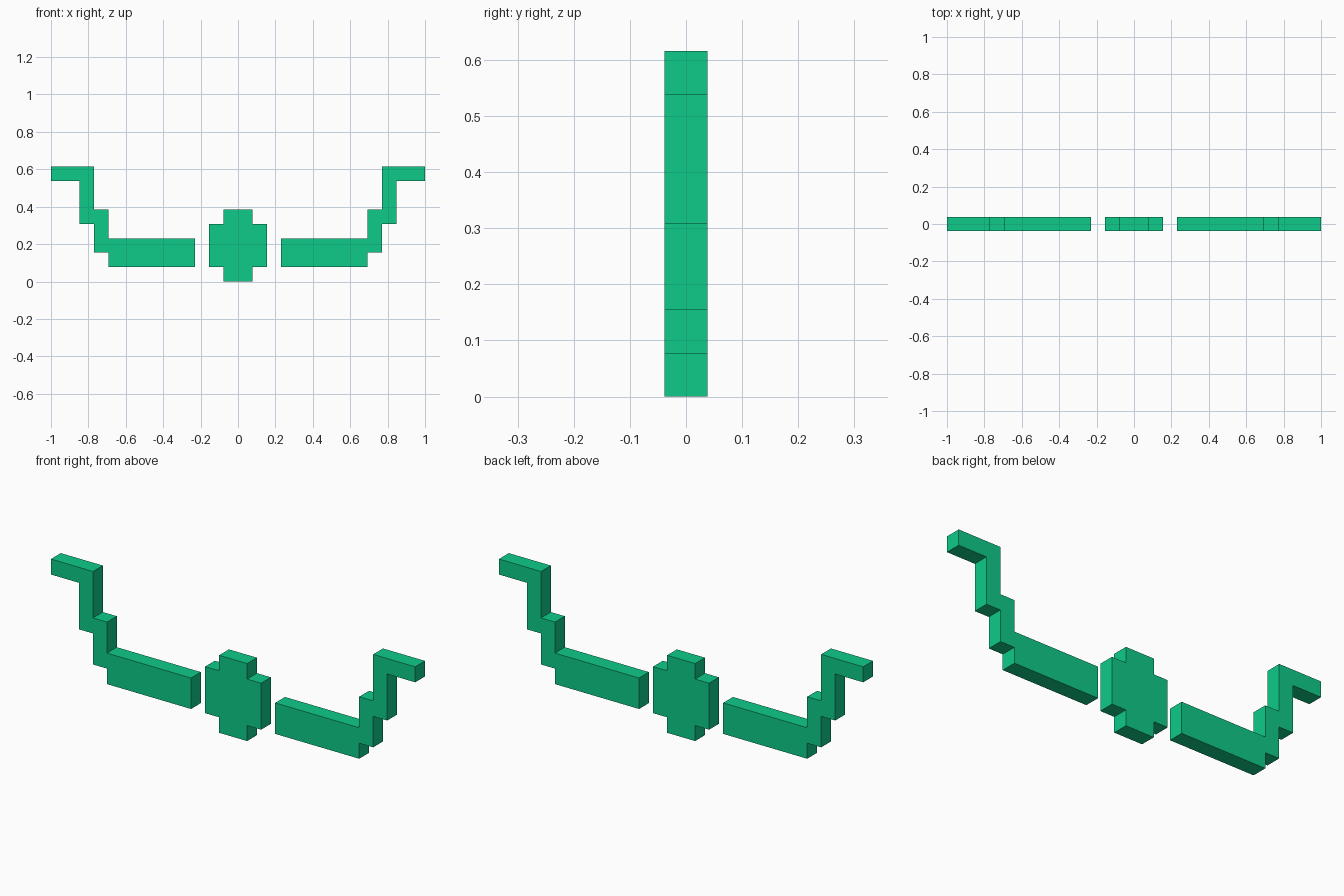
import bpy
import bmesh

cube = bpy.data.objects.get("Cube")
if cube:
    bpy.data.objects.remove(cube, do_unlink=True)

U = 1 / 13  # one block of the stepped design

green = bpy.data.materials.new("emerald green")
green.use_nodes = True
color = (0.0044, 0.597, 0.25, 1)
green.diffuse_color = color
green.node_tree.nodes["Principled BSDF"].inputs["Base Color"].default_value = color


def plate(name, outline, side=1):
    """Extrude an x-z outline, given in blocks, to one block of depth."""
    bm = bmesh.new()
    face = bm.faces.new([bm.verts.new((side * x * U, -U / 2, z * U)) for x, z in outline])
    result = bmesh.ops.extrude_face_region(bm, geom=[face])
    moved = [v for v in result["geom"] if isinstance(v, bmesh.types.BMVert)]
    bmesh.ops.translate(bm, verts=moved, vec=(0, U, 0))
    bmesh.ops.recalc_face_normals(bm, faces=bm.faces)
    mesh = bpy.data.meshes.new(name)
    bm.to_mesh(mesh)
    bm.free()
    mesh.materials.append(green)
    obj = bpy.data.objects.new(name, mesh)
    bpy.context.collection.objects.link(obj)
    return obj


# Central medallion with notched corners
plate("center_medallion", [(-1, 0), (1, 0), (1, 1), (2, 1), (2, 4), (1, 4),
                           (1, 5), (-1, 5), (-1, 4), (-2, 4), (-2, 1), (-1, 1)])

# Stepped arms rising to the outer tips
arm = [(3, 1), (9, 1), (9, 2), (10, 2), (10, 4), (11, 4), (11, 7),
       (13, 7), (13, 8), (10, 8), (10, 5), (9, 5), (9, 3), (3, 3)]
plate("left_arm", arm, 1)
plate("right_arm", arm, -1)
